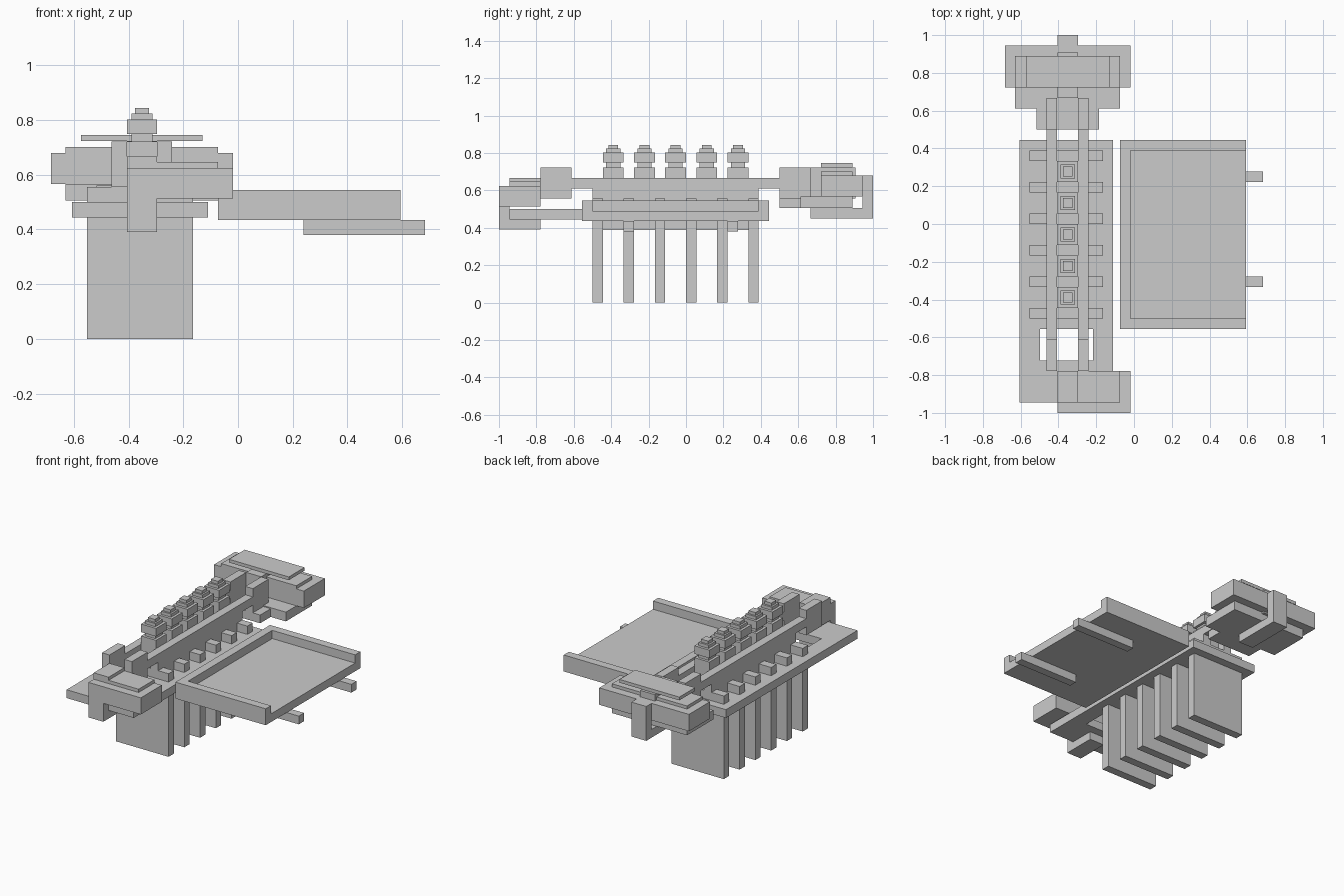
import bpy, bmesh

if "Cube" in bpy.data.objects:
    bpy.data.objects.remove(bpy.data.objects["Cube"])

U = 1 / 18                      # the model sits on a regular grid


def ky(k):
    return -1 + k * U


def finish(bm, name):
    bmesh.ops.recalc_face_normals(bm, faces=bm.faces)
    me = bpy.data.meshes.new(name)
    bm.to_mesh(me)
    bm.free()
    ob = bpy.data.objects.new(name, me)
    bpy.context.collection.objects.link(ob)
    return ob


def prism(name, polys, vec):
    """Extrude one or more joined planar polygons along vec."""
    bm = bmesh.new()
    for poly in polys:
        bm.faces.new([bm.verts.new(p) for p in poly])
    bmesh.ops.remove_doubles(bm, verts=bm.verts, dist=1e-5)
    ext = bmesh.ops.extrude_face_region(bm, geom=bm.faces[:], use_keep_orig=True)
    bmesh.ops.translate(bm, vec=vec,
                        verts=[g for g in ext['geom'] if isinstance(g, bmesh.types.BMVert)])
    return finish(bm, name)


def box(name, x0, x1, y0, y1, z0, z1):
    return prism(name, [[(x0, y0, z0), (x1, y0, z0), (x1, y1, z0), (x0, y1, z0)]],
                 (0, 0, z1 - z0))


# Base plate with rectangular opening
def rect(x0, x1, y0, y1, z):
    return [(x0, y0, z), (x1, y0, z), (x1, y1, z), (x0, y1, z)]


o = rect(-0.607, -0.11, ky(1), ky(26), 8 * U)
i = rect(-0.497, -0.218, ky(5), ky(8), 8 * U)
prism("base_plate", [[o[n], o[(n + 1) % 4], i[(n + 1) % 4], i[n]] for n in range(4)], (0, 0, U))

# Cooling fins passing through the plate
for n in range(6):
    k = 9 + 3 * n
    box(f"fin_{n + 1}", -0.552, -0.164, ky(k), ky(k + 1), 0, 10 * U)

# Stepped posts between the fins
PX = -0.351
POST = [(0.0555, 7 * U, 13 * U), (0.038, 13 * U, 0.748), (0.0555, 0.748, 0.802),
        (0.038, 0.802, 0.823), (0.026, 0.823, 0.843)]
for n in range(5):
    cy = ky(11 + 3 * n)
    for j, (h, z0, z1) in enumerate(POST):
        box(f"post_{n + 1}_tier_{j + 1}", PX - h, PX + h, cy - h, cy + h, z0, z1)

# Two side rails, raised at both ends
PROFILE = [(4, 10), (7, 10), (7, 11), (9, 11), (9, 9), (25, 9), (25, 11), (27, 11),
           (27, 10), (30, 10), (30, 13), (27, 13), (27, 12), (7, 12), (7, 13), (4, 13)]
for name, x in (("left_rail", -0.462), ("right_rail", -0.296)):
    prism(name, [[(x, ky(a), b * U) for a, b in PROFILE]], (U, 0, 0))

# Tray, open on the right
box("tray_floor", -0.074, 0.594, ky(8), ky(26), 0.435, 0.49)
xa, xb, xi = -0.074, 0.594, -0.019
y0, y1, y2, y3 = ky(8), ky(9), ky(25), ky(26)
prism("tray_rim", [[(x, y, 0.49) for x, y in
                    ((xa, y0), (xb, y0), (xb, y1), (xi, y1),
                     (xi, y2), (xb, y2), (xb, y3), (xa, y3))]], (0, 0, 0.055))
for name, k in (("tray_runner_front", 12), ("tray_runner_back", 22)):
    box(name, 0.24, 0.683, ky(k), ky(k + 1), 0.38, 0.435)

# Front clamp block
SX0, SX1 = -0.406, -0.296
box("front_block", SX0, -0.019, ky(0), ky(4), 0.513, 0.624)
box("front_block_cap", SX0, -0.074, ky(1), ky(4), 0.624, 0.646)
box("front_block_key", SX0, SX1, ky(1), ky(4), 0.646, 0.667)
prism("front_strap", [[(SX0, ky(a), z) for a, z in
                       ((0, 0.39), (4, 0.39), (4, 0.444), (1, 0.444), (1, 0.513), (0, 0.513))]],
      (SX1 - SX0, 0, 0))

# Back head
box("back_tongue", -0.517, -0.186, ky(27), ky(29), 0.505, 0.56)
box("back_lower_plate", -0.63, -0.074, ky(29), ky(34), 0.505, 0.567)
box("back_block", -0.683, -0.019, ky(31), ky(35), 0.567, 0.68)
box("back_upper_plate", -0.63, -0.074, ky(31), ky(34), 0.68, 0.701)
box("back_spine", SX0, SX1, ky(30), 0.907, 0.556, 0.723)
box("back_cover", -0.573, -0.13, ky(31), ky(34), 0.723, 0.745)
prism("back_strap", [[(SX0, ky(a), z) for a, z in
                      ((30, 0.45), (36, 0.45), (36, 0.68), (35, 0.68), (35, 0.505), (30, 0.505))]],
      (SX1 - SX0, 0, 0))
